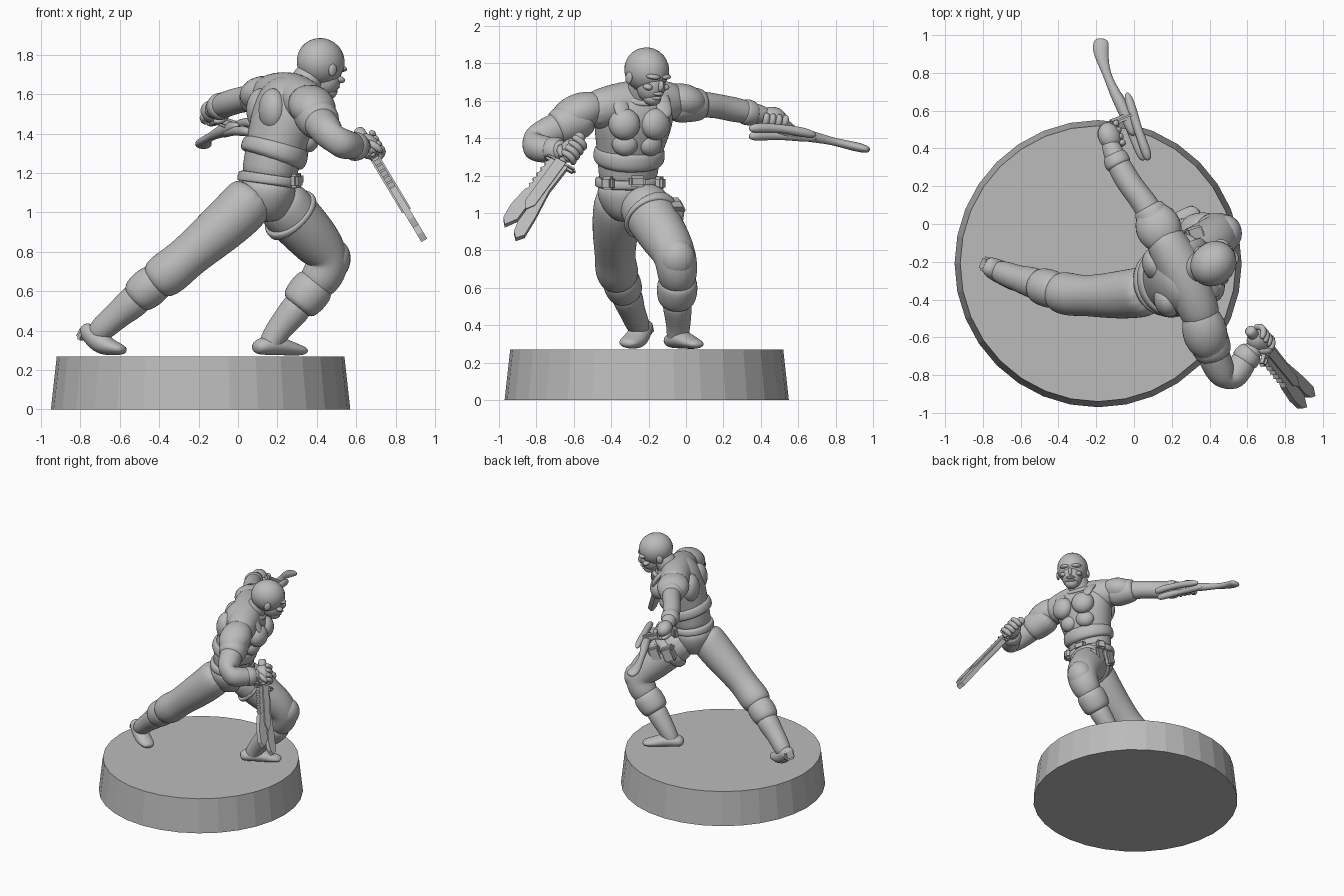
import bpy, bmesh, math
from mathutils import Vector as V, Matrix

grey = bpy.data.materials.new("stone_grey")
grey.diffuse_color = (0.5, 0.5, 0.5, 1)

def finish(name, bm, smooth=True, sub=0):
    bmesh.ops.recalc_face_normals(bm, faces=bm.faces[:])
    me = bpy.data.meshes.new(name)
    bm.to_mesh(me); bm.free()
    me.materials.append(grey)
    for p in me.polygons:
        p.use_smooth = smooth
    ob = bpy.data.objects.new(name, me)
    bpy.context.collection.objects.link(ob)
    if sub:
        m = ob.modifiers.new("round", 'SUBSURF')
        m.levels = m.render_levels = sub
    return ob

def frame(fwd, up=(0, 0, 1)):
    f = V(fwd).normalized()
    u = V(up) - f * f.dot(V(up))
    u.normalize()
    return Matrix((f, u.cross(f), u)).transposed().to_4x4()

def loft(name, pts, ref=(0, 1, 0), n=14, sub=2):
    """Tube through (x, y, z, radius along ref[, other radius])."""
    bm = bmesh.new()
    rings = []
    for i, p in enumerate(pts):
        t = V(pts[min(i + 1, len(pts) - 1)][:3]) - V(pts[max(i - 1, 0)][:3])
        t.normalize()
        u = (V(ref) - t * t.dot(V(ref))).normalized()
        w = t.cross(u)
        ra, rb = p[3], p[-1]
        rings.append([bm.verts.new(V(p[:3]) + u * ra * math.cos(a) + w * rb * math.sin(a))
                      for a in (2 * math.pi * k / n for k in range(n))])
    for a, b in zip(rings, rings[1:]):
        for k in range(n):
            bm.faces.new((a[k], a[(k + 1) % n], b[(k + 1) % n], b[k]))
    bm.faces.new(rings[0]); bm.faces.new(rings[-1])
    return finish(name, bm, True, sub)

def ball(name, loc, size, fwd=(1, 0, 0), up=(0, 0, 1)):
    bm = bmesh.new()
    m = Matrix.Translation(V(loc)) @ frame(fwd, up) @ Matrix.Diagonal((*size, 1))
    bmesh.ops.create_uvsphere(bm, u_segments=24, v_segments=14, radius=1, matrix=m)
    return finish(name, bm)

def box(name, loc, size, fwd=(1, 0, 0), up=(0, 0, 1), bevel=0.012):
    bm = bmesh.new()
    m = Matrix.Translation(V(loc)) @ frame(fwd, up) @ Matrix.Diagonal((*size, 1))
    bmesh.ops.create_cube(bm, size=1, matrix=m)
    bmesh.ops.bevel(bm, geom=bm.edges[:], offset=bevel, segments=2, affect='EDGES')
    return finish(name, bm, False)

def plate(name, origin, d, w, prof, thick):
    """Flat profile of (along d, along w) points with a thickness."""
    d, w = V(d).normalized(), V(w).normalized()
    n = d.cross(w) * thick / 2
    bm = bmesh.new()
    f = bm.faces.new([bm.verts.new(V(origin) + d * t + w * s - n) for t, s in prof])
    r = bmesh.ops.extrude_face_region(bm, geom=[f])
    bmesh.ops.translate(bm, vec=n * 2, verts=[g for g in r['geom'] if isinstance(g, bmesh.types.BMVert)])
    bmesh.ops.triangulate(bm, faces=[g for g in bm.faces if len(g.verts) > 4])
    return finish(name, bm, False)

# display base
bm = bmesh.new()
bmesh.ops.create_cone(bm, cap_ends=True, segments=32, radius1=0.76, radius2=0.73, depth=0.27,
                      matrix=Matrix.Translation((-0.19, -0.21, 0.135)))
finish("base", bm, False)

# torso, shoulders and hips
F, L = V((0.95, 0.31, 0)), V((-0.31, 0.95, 0))
loft("torso", [(.15, -.31, 1.14, .165, .145), (.165, -.31, 1.24, .165, .14), (.20, -.30, 1.36, .19, .16),
               (.25, -.28, 1.50, .23, .18), (.27, -.27, 1.60, .21, .155), (.30, -.25, 1.67, .12, .10)], L)
loft("shoulders", [(.38, -.55, 1.53, .10), (.33, -.42, 1.57, .115), (.27, -.27, 1.59, .13),
                   (.19, -.13, 1.60, .115), (.13, -.02, 1.59, .10)], (0, 0, 1))
loft("hips", [(.15, -.31, 1.19, .165, .145), (.14, -.31, 1.10, .18, .16), (.14, -.30, 1.0, .13, .12),
              (.14, -.30, .95, .07, .07)], L)
loft("vest_hem", [(.168, -.31, 1.255, .172, .15), (.178, -.31, 1.28, .20, .178),
                  (.19, -.30, 1.33, .20, .176), (.20, -.30, 1.37, .185, .16)], L)
loft("belt", [(.153, -.31, 1.14, .17, .15), (.154, -.31, 1.145, .188, .165),
              (.157, -.31, 1.19, .186, .16), (.158, -.31, 1.195, .17, .15)], L)
box("belt_buckle", V((.155, -.31, 1.17)) + F * .16, (.03, .09, .06), F)
for s in (-1, 1):
    box("belt_pouch", V((.155, -.31, 1.16)) + F * .10 + L * .145 * s, (.05, .07, .07), F + L * s * 1.2)
    # chest armour and back muscles
    ball("chest_plate", V((.27, -.285, 1.475)) + F * .125 + L * .088 * s, (.065, .085, .085), F + L * .3 * s, (-.25, 0, 1))
    ball("rib_plate", V((.225, -.295, 1.37)) + F * .115 + L * .07 * s, (.055, .07, .065), F + L * .3 * s, (-.25, 0, 1))
    ball("shoulder_blade", V((.24, -.28, 1.52)) - F * .10 + L * .10 * s, (.07, .09, .11), F)
    # vest straps
    c = V((.27, -.27, 1.58)) + L * .12 * s
    loft("vest_strap", [(*(c - F * .13 - V((0, 0, .06))), .045, .02), (*(c - F * .07 + V((0, 0, .06))), .045, .02),
                        (*(c + F * .02 + V((0, 0, .085))), .045, .02), (*(c + F * .11 + V((0, 0, .02))), .045, .02),
                        (*(c + F * .155 - V((0, 0, .08))), .045, .02)], L, 10)

# neck, collar and head
loft("neck", [(.29, -.25, 1.58, .09), (.34, -.235, 1.66, .08), (.40, -.21, 1.74, .08)])
loft("collar", [(.30, -.25, 1.61, .11), (.315, -.245, 1.64, .12), (.33, -.24, 1.66, .095)])
H = V((.42, -.21, 1.765))
f = V((.72, .62, -.25)).normalized()
M = frame(f)
def face(name, a, l, u, size, tilt=0):
    ball(name, H + (M @ V((a, l, u))), size, M @ V((1, tilt, 0)), M @ V((0, 0, 1)))
face("skull", 0, 0, 0, (.128, .115, .12))
face("lower_face", .055, 0, -.075, (.08, .075, .09))
face("jaw", .08, 0, -.135, (.05, .05, .04))
face("nose", .132, 0, -.055, (.02, .014, .03))
face("upper_teeth", .115, 0, -.098, (.03, .036, .013))
face("lower_teeth", .110, 0, -.124, (.028, .034, .012))
for s in (-1, 1):
    face("brow", .108, .042 * s, -.008, (.028, .04, .015), .35 * s)
    face("cheekbone", .095, .055 * s, -.068, (.032, .026, .018), .5 * s)
    face("ear", -.005, .112 * s, -.045, (.025, .012, .032))

# back leg
loft("back_trouser", [(.10, -.35, 1.12, .13), (.03, -.365, 1.02, .14), (-.13, -.38, .88, .125),
                      (-.26, -.38, .77, .108), (-.33, -.375, .71, .118), (-.40, -.36, .66, .115), (-.43, -.35, .635, .08)])
loft("back_boot_cuff", [(-.38, -.36, .67, .08), (-.42, -.35, .645, .105), (-.49, -.33, .59, .105), (-.53, -.315, .55, .08)])
loft("back_boot_shaft", [(-.47, -.335, .60, .085), (-.55, -.305, .53, .085), (-.61, -.29, .48, .07),
                         (-.69, -.26, .41, .068), (-.74, -.24, .36, .05)])
loft("back_foot", [(-.79, -.21, .42, .045, .03), (-.75, -.235, .385, .06, .055), (-.69, -.26, .33, .065, .06),
                   (-.63, -.295, .31, .065, .038), (-.57, -.325, .30, .045, .022)])
box("back_heel", (-.785, -.215, .385), (.04, .08, .07), (.9, -.35, -.5))

# front leg
loft("front_trouser", [(.18, -.26, 1.10, .13), (.25, -.205, 1.01, .145), (.36, -.13, .895, .138), (.44, -.07, .80, .122),
                       (.46, -.05, .735, .115), (.42, -.045, .66, .11), (.36, -.045, .60, .08)])
ball("front_knee", (.48, -.05, .755), (.09, .10, .11), (1, 0, -.3))
loft("front_boot_cuff", [(.41, -.045, .655, .085), (.39, -.045, .63, .115), (.315, -.05, .54, .11), (.295, -.05, .515, .08)])
loft("front_boot_shaft", [(.33, -.05, .56, .085), (.27, -.045, .48, .078), (.20, -.04, .40, .066),
                          (.16, -.045, .33, .06), (.15, -.045, .29, .05)])
loft("front_foot", [(.08, -.09, .31, .045, .03), (.13, -.06, .325, .065, .05), (.21, -.015, .325, .062, .05),
                    (.28, .03, .305, .06, .034), (.35, .07, .295, .045, .02)], (-.5, .85, 0))

# thigh strap with pouches
loft("thigh_strap", [(.252, -.205, 1.005, .14), (.256, -.20, 1.0, .16), (.285, -.18, .97, .16), (.29, -.178, .965, .14)])
for k in (0, 1):
    box("thigh_pouch", (.20 + .11 * k, -.065 + .01 * k, 1.01 - .02 * k), (.09, .07, .11), (1, .3, -.5))
    box("pouch_flap", (.212 + .11 * k, -.062 + .01 * k, 1.05 - .02 * k), (.098, .08, .04), (1, .3, -.5))

# sword arm
ball("near_shoulder_pad", (.375, -.57, 1.54), (.118, .16, .10), (1, .25, 0), (.1, -.35, 1))
loft("near_sleeve", [(.36, -.50, 1.52, .10), (.39, -.60, 1.49, .11), (.42, -.68, 1.46, .108), (.43, -.71, 1.445, .08)], (0, 0, 1))
loft("near_arm", [(.38, -.58, 1.50, .09), (.43, -.72, 1.44, .088), (.475, -.815, 1.385, .082), (.515, -.825, 1.355, .078),
                  (.56, -.76, 1.34, .078), (.61, -.69, 1.335, .06), (.65, -.64, 1.335, .05)], (0, 0, 1))
loft("near_cuff", [(.575, -.735, 1.335, .06), (.585, -.72, 1.335, .08), (.62, -.675, 1.335, .07), (.63, -.665, 1.335, .05)], (0, 0, 1))

# outstretched arm
ball("far_shoulder_pad", (.13, -.02, 1.60), (.12, .135, .092), (1, .45, 0), (0, .2, 1))
loft("far_sleeve", [(.17, -.10, 1.58, .10), (.12, .0, 1.58, .10), (.08, .08, 1.58, .09), (.07, .10, 1.58, .07)], (0, 0, 1))
loft("far_arm", [(.14, -.04, 1.585, .08), (.06, .11, 1.58, .07), (.0, .18, 1.57, .066), (-.06, .27, 1.55, .07),
                 (-.11, .38, 1.53, .055), (-.14, .45, 1.515, .045)], (0, 0, 1))
loft("far_cuff", [(-.075, .30, 1.545, .055), (-.08, .31, 1.543, .075), (-.105, .365, 1.53, .068), (-.11, .375, 1.53, .05)], (0, 0, 1))

def fist(side, c, along, out):
    """Palm with four fingers spaced along the grip, and a thumb."""
    c, a, o = V(c), V(along).normalized(), V(out).normalized()
    o = (o - a * a.dot(o)).normalized()
    b = a.cross(o)
    ball(side + "_palm", c, (.075, .055, .062), a, o)
    for k in range(4):
        q = c + a * (.036 * k - .054)
        loft(side + "_finger", [(*(q + o * .02 - b * .05), .019), (*(q + o * .062 - b * .025), .021),
                                (*(q + o * .06 + b * .02), .02), (*(q + o * .02 + b * .052), .018)], a, 8, 1)
    loft(side + "_thumb", [(*(c - o * .03 + b * .04), .022), (*(c + a * .05 + b * .055), .022),
                           (*(c + a * .075 + o * .035 + b * .03), .017)], a, 8, 1)

# fighting knife
O, D, W = V((.66, -.62, 1.335)), V((.27, -.33, -.45)).normalized(), V((.27, .835, -.45)).normalized()
fist("near", O, D, (.6, .6, .2))
loft("near_grip", [(*(O - D * .12), .028), (*(O - D * .10), .035), (*O, .028), (*(O + D * .1), .028)], W, 10, 1)
box("near_guard", O + D * .10, (.03, .19, .045), D, D.cross(W))
teeth = [(.12 + .02 * k, -.058 - .014 * (k % 2)) for k in range(12)]
plate("near_blade", O, D, W, [(.09, -.05)] + teeth + [(.46, -.085), (.55, -.075), (.585, -.045), (.52, -.006), (.22, -.004),
      (.22, .004), (.53, .004), (.595, .02), (.625, .05), (.585, .08), (.46, .07), (.28, .045), (.09, .05)], .034)
plate("near_blade_rib", O, D, W, [(.09, -.03), (.09, .03), (.40, .03), (.45, -.0), (.40, -.03)], .05)

# second weapon: pronged head, shaft and flared end
fist("far", (-.13, .465, 1.51), (-.3, .9, -.1), (.6, .3, -.6))
loft("far_shaft", [(.0, .46, 1.44, .025), (-.05, .60, 1.425, .036), (-.10, .69, 1.405, .03), (-.14, .78, 1.385, .02),
                   (-.165, .86, 1.365, .032, .024), (-.18, .93, 1.35, .046, .026), (-.17, .985, 1.335, .04, .018)], (1, 0, 0))
for s in (-1, 1):
    loft("far_prong", [(.065 + .012 * s, .335, 1.43 + .02 * s, .018), (.05 + .016 * s, .38, 1.435 + .022 * s, .03),
                       (.0 + .02 * s, .50, 1.435 + .02 * s, .022), (-.04 + .022 * s, .63, 1.42 + .012 * s, .03),
                       (-.06 + .02 * s, .70, 1.405 + .01 * s, .015)], (0, 0, 1), 10)
box("far_guard", (-.06, .56, 1.455), (.16, .035, .05), (.9, .35, -.3))
